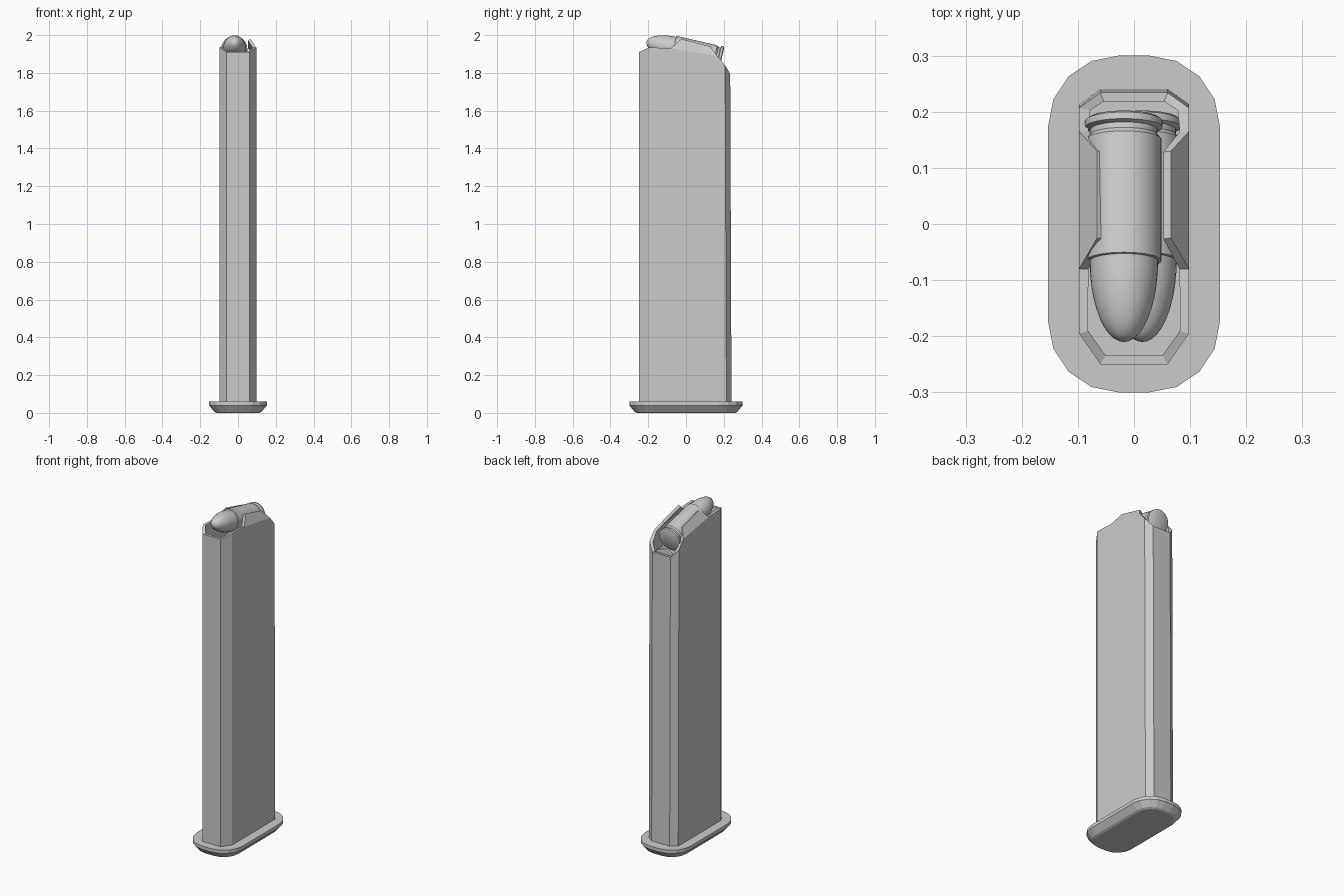
import bpy, bmesh, math
from mathutils import Matrix, Vector

if "Cube" in bpy.data.objects:
    bpy.data.objects.remove(bpy.data.objects["Cube"])

grey = bpy.data.materials.new("plain grey")
grey.use_nodes = True
grey.diffuse_color = (0.6, 0.6, 0.6, 1)
grey.node_tree.nodes["Principled BSDF"].inputs["Base Color"].default_value = (0.6, 0.6, 0.6, 1)


def make_object(name, bm):
    bmesh.ops.recalc_face_normals(bm, faces=bm.faces)
    mesh = bpy.data.meshes.new(name)
    bm.to_mesh(mesh)
    bm.free()
    mesh.materials.append(grey)
    obj = bpy.data.objects.new(name, mesh)
    bpy.context.collection.objects.link(obj)
    return obj


def bridge(bm, low, high):
    n = len(low)
    for i in range(n):
        j = (i + 1) % n
        bm.faces.new((low[i], low[j], high[j], high[i]))


# Base plate: rounded outline with a bevelled underside
def plate_ring(bm, inset, z):
    corner, ring = 0.125, []
    for cx, cy, start in ((1, 1, 0), (-1, 1, 90), (-1, -1, 180), (1, -1, 270)):
        for step in range(5):
            a = math.radians(start + step * 22.5)
            x = cx * (0.153 - corner) + (corner - inset) * math.cos(a)
            y = cy * (0.30 - corner) + (corner - inset) * math.sin(a)
            ring.append(bm.verts.new((x, y, z)))
    return ring


bm = bmesh.new()
rings = [plate_ring(bm, i, z) for i, z in ((0.04, 0), (0.028, 0.006), (0, 0.04), (0, 0.06))]
for low, high in zip(rings, rings[1:]):
    bridge(bm, low, high)
bm.faces.new(rings[0])
bm.faces.new(rings[-1])
make_object("base_plate", bm)

# Casing: open eight-sided tube with a sloped mouth and two folded lips
half = [(0.06, -0.25, 1.91), (0.098, -0.195, 1.935), (0.098, -0.08, 1.93),
        (0.098, 0.165, 1.89), (0.098, 0.207, 1.84), (0.06, 0.234, 1.795)]
outline = half + [(-x, y, z) for x, y, z in reversed(half)]
bm = bmesh.new()
bottom = [bm.verts.new((x, y + (0.007 if y > 0.2 else 0), 0.055)) for x, y, z in outline]
top = [bm.verts.new(p) for p in outline]
bridge(bm, bottom, top)
for side, front, back in ((1, 2, 3), (-1, 9, 8)):
    inner_front = bm.verts.new((side * 0.066, -0.025, 1.98))
    inner_back = bm.verts.new((side * 0.066, 0.13, 1.94))
    bm.faces.new((top[front], top[back], inner_back, inner_front))
casing = make_object("casing", bm)
wall = casing.modifiers.new("wall", 'SOLIDIFY')
wall.thickness = 0.016
wall.offset = -1
wall.use_even_offset = True


# Rounds: lathed profile of rim, groove, case and rounded nose
def make_round(name, x, drop):
    profile = [(0, 0), (0.063, 0), (0.069, 0.004), (0.069, 0.016), (0.060, 0.020),
               (0.060, 0.030), (0.067, 0.038), (0.067, 0.26), (0.061, 0.261)]
    for step in range(1, 11):
        a = math.radians(step * 9)
        profile.append((0.061 * math.cos(a) if step < 10 else 0, 0.261 + 0.147 * math.sin(a)))
    bm = bmesh.new()
    verts = [bm.verts.new((r, 0, s)) for r, s in profile]
    edges = [bm.edges.new(pair) for pair in zip(verts, verts[1:])]
    bmesh.ops.spin(bm, geom=verts + edges, cent=(0, 0, 0), axis=(0, 0, 1),
                   angle=math.tau, steps=32)
    bmesh.ops.remove_doubles(bm, verts=bm.verts, dist=0.0005)
    bm.transform(Matrix.Translation(Vector((x, 0.188, 1.872 - drop)))
                 @ Matrix.Rotation(math.radians(77), 4, 'X'))
    obj = make_object(name, bm)
    bpy.ops.object.select_all(action='DESELECT')
    bpy.context.view_layer.objects.active = obj
    obj.select_set(True)
    bpy.ops.object.shade_smooth_by_angle(angle=math.radians(35))


make_round("top_round", -0.018, 0)
make_round("second_round", 0.015, 0.132)
